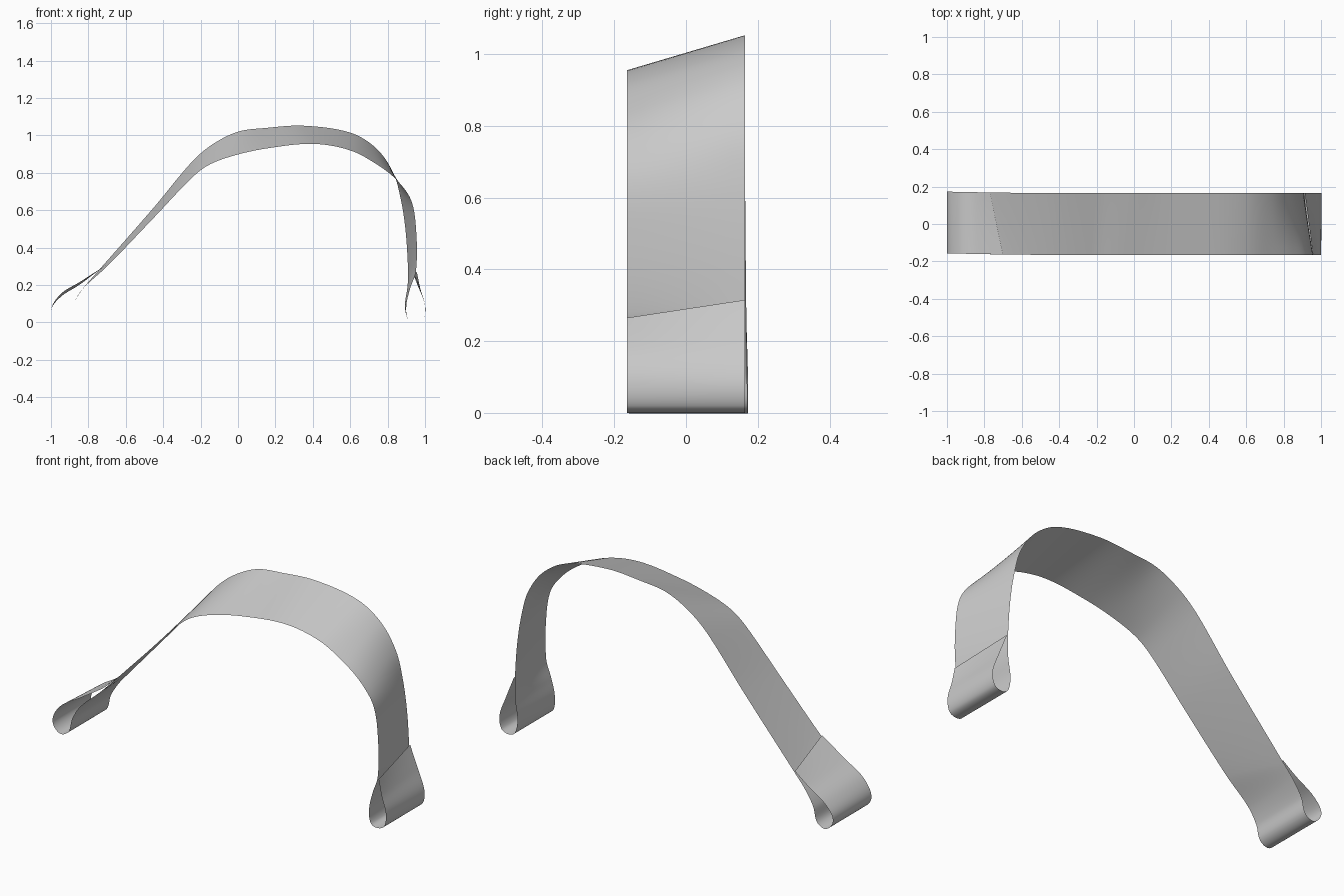
import bpy
import bmesh
from mathutils import Vector
from mathutils.geometry import interpolate_bezier

HALF_WIDTH = 0.165
STEPS_ALONG = 8
STEPS_ACROSS = 8

default_cube = bpy.data.objects.get("Cube")
if default_cube:
    bpy.data.objects.remove(default_cube, do_unlink=True)

# Each station is the front edge (x, z), then the back edge (x, z);
# a short station has the same position on both edges.
left_loop = [
    (-.70, .31, -.77, .26), (-.84, .22, -.85, .20), (-.95, .15, -.95, .135),
    (-1, .06), (-.96, 0), (-.905, .02), (-.88, .1), (-.83, .18),
]
arch = [
    (-.70, .30, -.77, .25), (-.45, .56, -.45, .615), (-.25, .77, -.25, .855),
    (-.16, .84, -.14, .95), (-.03, .89, 0, 1.02), (.15, .93, .15, 1.04),
    (.4, .955, .35, 1.052), (.6, .92, .6, 1.015), (.75, .84, .74, .93),
    (.85, .76, .83, .8), (.925, .655, .87, .66), (.952, .5, .895, .5),
    (.952, .28, .908, .31),
]
right_loop = [
    (.92, .18, .907, .2), (.9, .09, .893, .09), (.91, .015), (.95, 0),
    (.99, .02), (1, .09), (.975, .18, .96, .2), (.957, .265, .914, .315),
]
stations = left_loop + arch + right_loop


def edge_point(station, side):
    """Position of one strap edge; side is -1 at the front and 1 at the back."""
    x, z = station[:2] if side < 0 else station[-2:]
    drift = max(0, -x - 0.6) * 0.02
    return Vector((x, side * HALF_WIDTH + drift, z))


def smooth_edge(points):
    """Smooth curve through the points, with the same samples per span."""
    last = len(points) - 1
    tangents = [
        (points[min(i + 1, last)] - points[max(i - 1, 0)]).normalized()
        for i in range(len(points))
    ]
    curve = [points[0]]
    for i in range(last):
        start, end = points[i], points[i + 1]
        reach = (end - start).length / 3
        span = interpolate_bezier(
            start, start + tangents[i] * reach,
            end - tangents[i + 1] * reach, end, STEPS_ALONG + 1)
        curve.extend(span[1:])
    return curve


def ruled_sheet(name, front, back, material):
    """Thin sheet stretched between two edge curves."""
    bm = bmesh.new()
    rows = []
    for a, b in zip(front, back):
        rows.append([bm.verts.new(a.lerp(b, j / STEPS_ACROSS))
                     for j in range(STEPS_ACROSS + 1)])
    for row, following in zip(rows, rows[1:]):
        for j in range(STEPS_ACROSS):
            face = bm.faces.new(
                (row[j], following[j], following[j + 1], row[j + 1]))
            face.smooth = True
    mesh = bpy.data.meshes.new(name)
    bm.to_mesh(mesh)
    bm.free()
    mesh.materials.append(material)
    sheet = bpy.data.objects.new(name, mesh)
    bpy.context.collection.objects.link(sheet)
    return sheet


# Strap colour
grey = bpy.data.materials.new("strap_grey")
grey.use_nodes = True
colour = (0.6, 0.6, 0.6, 1)
grey.diffuse_color = colour
grey.node_tree.nodes["Principled BSDF"].inputs["Base Color"].default_value = colour

# Arched strap with a folded loop at each end
front_edge = smooth_edge([edge_point(s, -1) for s in stations])
back_edge = smooth_edge([edge_point(s, 1) for s in stations])
ruled_sheet("strap", front_edge, back_edge, grey)
